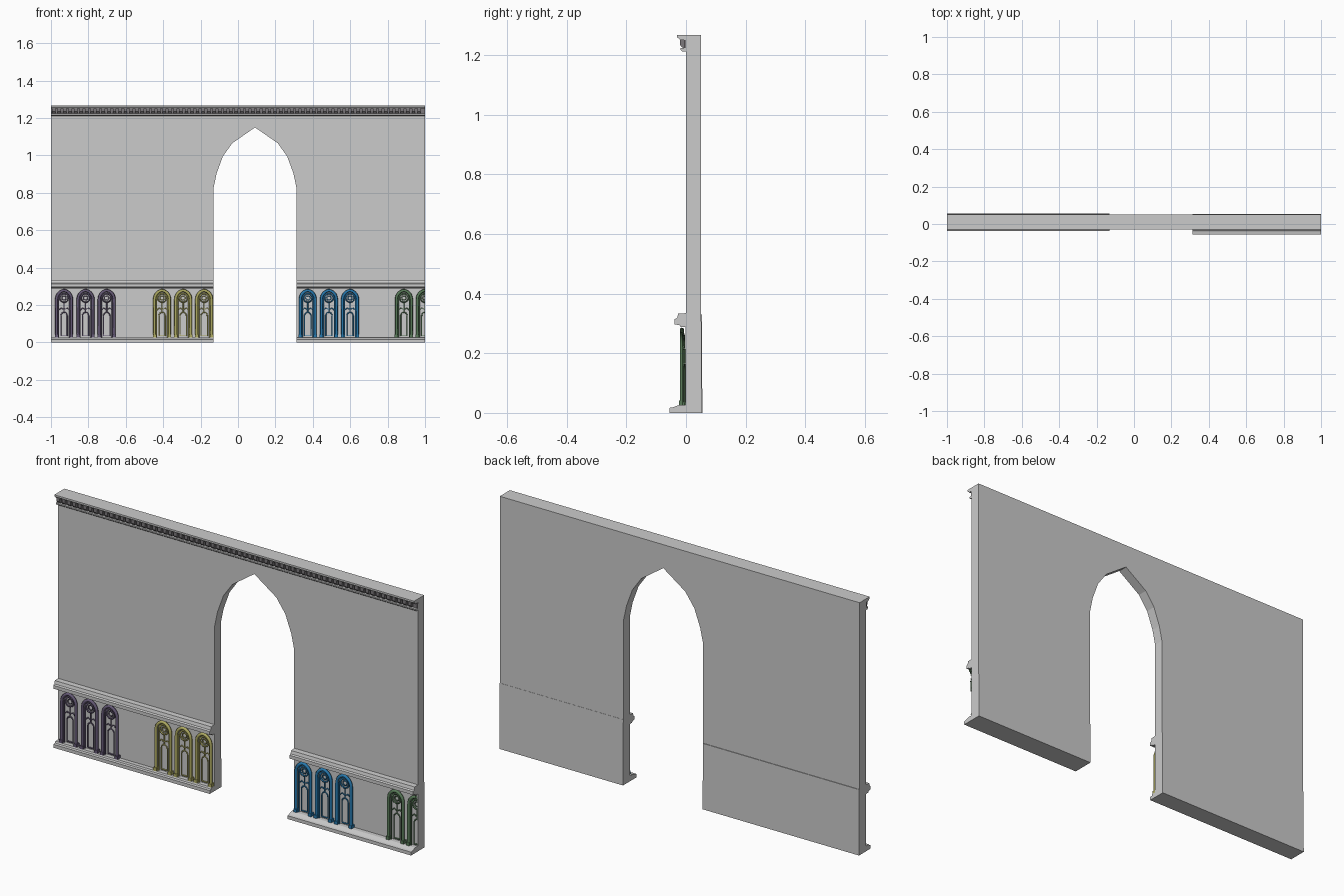
import bpy, bmesh, math

if "Cube" in bpy.data.objects:
    bpy.data.objects.remove(bpy.data.objects["Cube"])

def material(name, rgb):
    m = bpy.data.materials.new(name)
    m.diffuse_color = (*rgb, 1)
    m.use_nodes = True
    m.node_tree.nodes["Principled BSDF"].inputs["Base Color"].default_value = m.diffuse_color
    return m

def add_object(name, mesh, mat=None):
    ob = bpy.data.objects.new(name, mesh)
    bpy.context.collection.objects.link(ob)
    if mat:
        mesh.materials.clear()
        mesh.materials.append(mat)
    return ob

def prism(name, pts, vec, mat=None):
    """Extrude a closed outline of 3D points along a vector."""
    bm = bmesh.new()
    f = bm.faces.new([bm.verts.new(p) for p in pts])
    r = bmesh.ops.extrude_face_region(bm, geom=[f])
    bmesh.ops.translate(bm, vec=vec, verts=[v for v in r["geom"] if isinstance(v, bmesh.types.BMVert)])
    bmesh.ops.recalc_face_normals(bm, faces=bm.faces)
    me = bpy.data.meshes.new(name)
    bm.to_mesh(me)
    bm.free()
    return add_object(name, me, mat)

def moulding(name, profile, x0, x1, mat=None):
    return prism(name, [(x0, y, z) for y, z in profile], (x1 - x0, 0, 0), mat)

# Wall with pointed doorway
half_arch = [(0.222, 0), (0.221, 0.83), (0.205, 0.905), (0.172, 0.995), (0.122, 1.065)]
CX = 0.091
outline = [(-1, 0), (-1, 1.268), (1, 1.268), (1, 0)]
outline += [(CX + x, z) for x, z in half_arch] + [(CX, 1.15)]
outline += [(CX - x, z) for x, z in reversed(half_arch)]
prism("wall", [(x, 0, z) for x, z in outline], (0, 0.05, 0))

# Dado, plinth and rail on each side of the doorway
for side, x0, x1, base, back in (("left", -1, -0.131, -0.037, 0.055), ("right", 0.313, 1, -0.055, 0.053)):
    moulding("dado_" + side, [(-0.001, 0), (-0.001, 0.33), (back - 0.002, 0.33), (back, 0)], x0, x1)
    moulding("plinth_" + side, [(0.01, 0), (base, 0), (base, 0.017), (base + 0.012, 0.019),
                                (-0.022, 0.027), (0.01, 0.027)], x0, x1)
    moulding("rail_" + side, [(0.01, 0.288), (-0.018, 0.288), (-0.022, 0.294), (-0.038, 0.297), (-0.038, 0.314),
                              (-0.030, 0.318), (-0.026, 0.333), (0.01, 0.335)], x0, x1)

# Cornice with dentils
moulding("cornice_top", [(0.01, 1.25), (-0.02, 1.25), (-0.024, 1.256), (-0.03, 1.259),
                         (-0.03, 1.268), (0.01, 1.268)], -1, 1)
moulding("cornice_bottom", [(0.01, 1.212), (-0.012, 1.212), (-0.018, 1.217), (-0.018, 1.223), (0.01, 1.224)], -1, 1)
dark = material("dark_grey", (0.2, 0.19, 0.2))
moulding("dentil_backing", [(0.005, 1.22), (-0.006, 1.22), (-0.006, 1.252), (0.005, 1.252)], -1, 1, dark)
dentils = moulding("dentils", [(-0.003, 1.222), (-0.014, 1.226), (-0.02, 1.234), (-0.02, 1.252), (-0.003, 1.252)],
                   -0.995, -0.977, dark)
arr = dentils.modifiers.new("repeat", 'ARRAY')
arr.count = 67
arr.use_relative_offset = False
arr.use_constant_offset = True
arr.constant_offset_displace = (0.0296, 0, 0)

# Lancet tracery drawn as round bars
def lancet(w, spring, foot):
    R, n = 1.2 * w, 7
    a = math.acos((R - w) / R)
    right = [(w - R + R * math.cos(a * i / n), spring + R * math.sin(a * i / n)) for i in range(n + 1)]
    right = [(w, foot)] + right
    return right + [(-x, z) for x, z in reversed(right[:-1])]

def ring(r, z, n=14):
    return [(r * math.cos(2 * math.pi * i / n), z + r * math.sin(2 * math.pi * i / n)) for i in range(n)]

bars = [  # path, bar radius, depth, closed
    (lancet(0.040, 0.231, 0.027), 0.008, -0.014, False),
    (lancet(0.030, 0.228, 0.027), 0.004, -0.008, False),
    (ring(0.023, 0.238), 0.004, -0.008, True),
    (ring(0.012, 0.238, 10), 0.003, -0.006, True),
    (lancet(0.017, 0.142, 0.036), 0.003, -0.005, False),
    ([(-0.017, 0.036), (0.017, 0.036)], 0.003, -0.005, False),
    ([(0, 0.215), (0, 0.165)], 0.003, -0.005, False),
    ([(-0.03, 0.172), (-0.016, 0.184), (0, 0.176), (0.016, 0.184), (0.03, 0.172)], 0.003, -0.005, False),
]

def bar_mesh():
    cu = bpy.data.curves.new("bars", 'CURVE')
    cu.dimensions = '3D'
    cu.bevel_depth = 1.0
    cu.bevel_resolution = 1
    cu.use_fill_caps = True
    for path, r, y, closed in bars:
        s = cu.splines.new('POLY')
        s.points.add(len(path) - 1)
        s.use_cyclic_u = closed
        for p, (x, z) in zip(s.points, path):
            p.co = (x, y, z, 1)
            p.radius = r
    ob = bpy.data.objects.new("bars", cu)
    bpy.context.collection.objects.link(ob)
    dg = bpy.context.evaluated_depsgraph_get()
    me = bpy.data.meshes.new_from_object(ob.evaluated_get(dg))
    bpy.data.objects.remove(ob)
    return me

tracery = bar_mesh()
groups = [
    ("purple", (0.13, 0.10, 0.18), (-0.93, -0.815, -0.702)),
    ("olive", (0.42, 0.40, 0.12), (-0.406, -0.293, -0.181)),
    ("blue", (0.02, 0.19, 0.42), (0.373, 0.486, 0.599)),
    ("green", (0.10, 0.20, 0.10), (0.887, 0.999)),
]
for colour, rgb, centres in groups:
    mat = material(colour, rgb)
    bm = bmesh.new()
    for c in centres:
        n = len(bm.verts)
        bm.from_mesh(tracery)
        # Column bases
        for s in (-1, 1):
            box = bmesh.ops.create_cube(bm, size=1)["verts"]
            bmesh.ops.scale(bm, vec=(0.018, 0.022, 0.016), verts=box)
            bmesh.ops.translate(bm, vec=(0.04 * s, -0.012, 0.034), verts=box)
        bm.verts.ensure_lookup_table()
        bmesh.ops.translate(bm, vec=(c, 0, 0), verts=bm.verts[n:])
    # Trim at the wall end
    bmesh.ops.bisect_plane(bm, geom=bm.verts[:] + bm.edges[:] + bm.faces[:], plane_co=(1, 0, 0),
                           plane_no=(1, 0, 0), clear_outer=True)
    me = bpy.data.meshes.new("lancets_" + colour)
    bm.to_mesh(me)
    bm.free()
    add_object("lancets_" + colour, me, mat)
bpy.data.meshes.remove(tracery)
